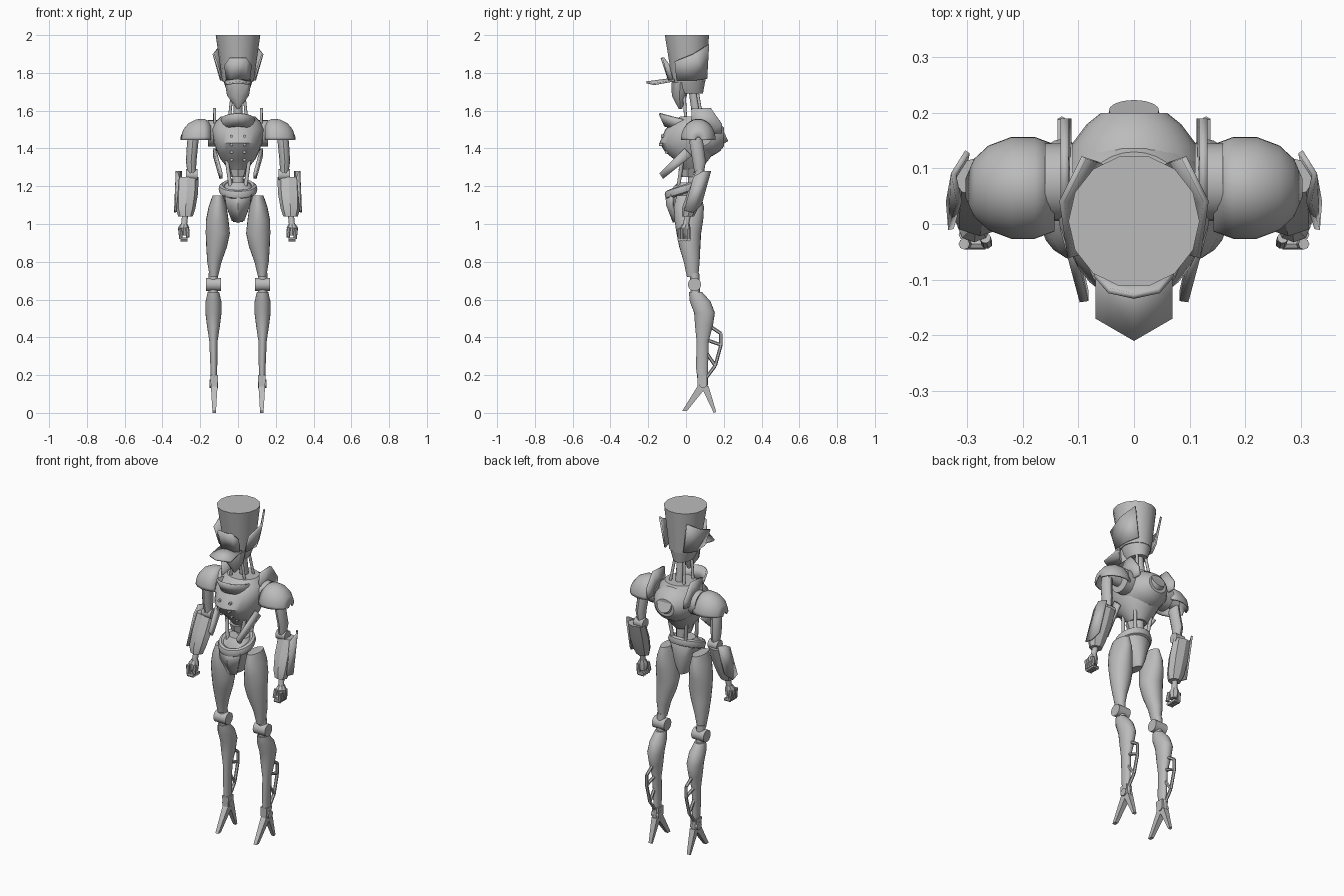
import bpy
import bmesh
from math import sin, cos, pi, radians
from mathutils import Vector

default_cube = bpy.data.objects.get("Cube")
if default_cube:
    bpy.data.objects.remove(default_cube, do_unlink=True)

# Single plain metal colour
metal = bpy.data.materials.new("plain_grey_metal")
metal.use_nodes = True
grey = (.5, .5, .5, 1)
metal.diffuse_color = grey
metal.node_tree.nodes["Principled BSDF"].inputs["Base Color"].default_value = grey


def finish(name, bm, mirror=False, thickness=None, angle=35):
    """Turn a bmesh into a shaded object with optional shell and mirroring."""
    bmesh.ops.recalc_face_normals(bm, faces=bm.faces)
    mesh = bpy.data.meshes.new(name)
    bm.to_mesh(mesh)
    bm.free()
    for polygon in mesh.polygons:
        polygon.use_smooth = True
    mesh.set_sharp_from_angle(angle=radians(angle))
    mesh.materials.append(metal)
    part = bpy.data.objects.new(name, mesh)
    bpy.context.collection.objects.link(part)
    if thickness:
        shell = part.modifiers.new("shell", 'SOLIDIFY')
        shell.thickness = thickness
        shell.offset = 0
    if mirror:
        part.modifiers.new("other_side", 'MIRROR')
    return part


def loft(name, rings, axis='z', sides=20, half=False, cap=True, tilt=0, **options):
    """Skin ellipses given as (position, centre a, centre b, radius a, radius b)."""
    bm = bmesh.new()
    span = pi if half else 2 * pi
    count = sides + 1 if half else sides
    rows = []
    for position, a, b, radius_a, radius_b in rings:
        row = []
        for i in range(count):
            turn = span * i / sides
            u, v = a + radius_a * cos(turn), b + radius_b * sin(turn)
            point = {'x': (position, u, v), 'y': (u, position, v),
                     'z': (u, v, position + tilt * v)}[axis]
            row.append(bm.verts.new(point))
        rows.append(row)
    for low, high in zip(rows, rows[1:]):
        for i in range(sides):
            j = (i + 1) % count
            bm.faces.new((low[i], low[j], high[j], high[i]))
    if cap and not half:
        bm.faces.new(rows[0])
        bm.faces.new(rows[-1])
    return finish(name, bm, **options)


def sheet(name, rows, thickness=.01, **options):
    """Bent plate through rows of points."""
    bm = bmesh.new()
    grid = [[bm.verts.new(point) for point in row] for row in rows]
    for low, high in zip(grid, grid[1:]):
        for i in range(len(low) - 1):
            bm.faces.new((low[i], low[i + 1], high[i + 1], high[i]))
    return finish(name, bm, thickness=thickness, angle=20, **options)


def bar(name, start, end, radius, end_radius=None, sides=12, mirror=True):
    """Round rod between two points."""
    start, end = Vector(start), Vector(end)
    bm = bmesh.new()
    turn = (end - start).to_track_quat('Z', 'Y').to_matrix().to_4x4()
    turn.translation = (start + end) / 2
    bmesh.ops.create_cone(bm, cap_ends=True, segments=sides, radius1=radius,
                          radius2=radius if end_radius is None else end_radius,
                          depth=(end - start).length, matrix=turn)
    return finish(name, bm, mirror=mirror)


def prism(name, outline, centre, width, taper=0):
    """Side outline (y, z) extruded across x, widening with height."""
    bm = bmesh.new()
    near, far = [[bm.verts.new((centre + s * (width + taper * z), y, z))
                  for y, z in outline] for s in (-1, 1)]
    bm.faces.new(near)
    bm.faces.new(far)
    for i in range(len(near)):
        bm.faces.new((near[i - 1], near[i], far[i], far[i - 1]))
    return finish(name, bm, mirror=True, angle=20)


def across(half_rows):
    """Complete rows that start on the centre line with their mirrored points."""
    flipped = [[(-x, y, z) for x, y, z in row] for row in half_rows[:0:-1]]
    return flipped + half_rows


# Head: tall hat, visor, brow plate, ear plates, pointed face
loft("hat", [(1.755, 0, .015, .083, .09), (2, 0, .005, .118, .12)], sides=14)
sheet("visor", across([
    [(0, -.06, 1.77), (0, -.21, 1.75)],
    [(.068, -.06, 1.76), (.068, -.17, 1.74)]]))
sheet("brow_plate", across([
    [(0, -.09, 1.76), (0, -.13, 1.88)],
    [(.04, -.09, 1.76), (.045, -.12, 1.88)],
    [(.06, -.07, 1.76), (.07, -.09, 1.84)]]))
sheet("ear_plate", [
    [(.06, .11, 1.77), (.09, .12, 1.95)],
    [(.09, .04, 1.76), (.13, .04, 1.9)],
    [(.085, -.05, 1.76), (.115, -.06, 1.86)]], mirror=True)
loft("skull", [
    (1.69, 0, .02, .05, .07),
    (1.72, 0, .015, .065, .08),
    (1.76, 0, .015, .078, .087)])
loft("face", [
    (1.61, 0, -.03, .007, .01),
    (1.68, 0, -.035, .058, .042),
    (1.75, 0, -.03, .07, .05)], sides=10)

# Neck rods
bar("neck", (0, .07, 1.48), (0, .04, 1.7), .025, mirror=False)
bar("neck_rear_rod", (.05, .09, 1.52), (.03, .06, 1.7), .008)
bar("neck_front_rod", (.05, 0, 1.52), (.03, -.01, 1.7), .008)

# Chest, scoop collar, fins and buttons
loft("chest", [
    (1.29, 0, .03, .05, .05),
    (1.34, 0, .03, .09, .09),
    (1.38, 0, .02, .11, .13),
    (1.43, 0, .02, .128, .16),
    (1.5, 0, .03, .138, .14),
    (1.54, 0, .04, .12, .11),
    (1.57, 0, .05, .09, .08)], sides=28)
loft("collar", [(1.49, 0, -.02, .07, .09), (1.55, 0, -.03, .087, .11)],
     tilt=-.25, cap=False, thickness=.01)
for z, y in ((1.465, -.12), (1.42, -.13), (1.38, -.1), (1.34, -.05)):
    bar("chest_button", (.035, y + .02, z), (.035, y - .012, z), .008)
sheet("shoulder_fin", [
    [(.12, .03, 1.5), (.125, .03, 1.61)],
    [(.12, .13, 1.48), (.125, .13, 1.615)],
    [(.12, .19, 1.48), (.125, .19, 1.53)]], thickness=.014, mirror=True)
sheet("rib_strut", [
    [(.09, -.14, 1.27), (.09, -.12, 1.24)],
    [(.125, -.01, 1.4), (.125, .03, 1.36)]], thickness=.016, mirror=True)

# Back pack with round cover
loft("back_pack", [
    (.07, 0, 1.46, .13, .11),
    (.14, 0, 1.46, .115, .1),
    (.18, 0, 1.46, .085, .075),
    (.2, 0, 1.46, .06, .05)], axis='y', sides=24)
bar("back_cover", (0, .16, 1.46), (0, .205, 1.48), .05, .045, sides=24, mirror=False)

# Open waist
bar("spine", (0, .04, 1.18), (0, .04, 1.34), .03, mirror=False)
loft("abdomen", [(1.25, 0, .01, .04, .04), (1.29, 0, .01, .055, .05)], sides=8)
bar("waist_front_rod", (.04, -.04, 1.2), (.06, -.02, 1.34), .01)
bar("waist_rear_rod", (.04, .06, 1.2), (.06, .08, 1.36), .01)

# Pelvis, belt and front panel
loft("pelvis", [
    (1.01, 0, .01, .025, .05),
    (1.06, 0, 0, .05, .075),
    (1.12, 0, -.005, .07, .085),
    (1.18, 0, 0, .09, .08),
    (1.22, 0, .01, .06, .055)])
bm = bmesh.new()
loops = []
for i in range(28):
    a = 2 * pi * i / 28
    centre = Vector((.085 * cos(a), .085 * sin(a) - .01, 1.185 + .03 * sin(a)))
    out = Vector((cos(a), sin(a), 0))
    loops.append([bm.verts.new(centre + out * .018 * cos(b) + Vector((0, 0, .025 * sin(b))))
                  for b in [pi * k / 4 for k in range(8)]])
for i, loop in enumerate(loops):
    for k in range(8):
        bm.faces.new((loops[i - 1][k - 1], loops[i - 1][k], loop[k], loop[k - 1]))
finish("belt", bm)
sheet("pelvis_panel", across([
    [(0, -.1, 1.16), (0, -.095, 1.1), (0, -.06, 1.01)],
    [(.07, -.07, 1.17), (.06, -.075, 1.1), (.03, -.05, 1.02)]]), thickness=.02)

# Shoulders: round joint and hollow dome
bar("shoulder_joint", (.11, .075, 1.48), (.16, .075, 1.48), .07, sides=24)
loft("shoulder_dome", [
    (.145, .065, 1.445, .075, .09),
    (.18, .065, 1.445, .088, .108),
    (.22, .065, 1.445, .088, .105),
    (.26, .065, 1.445, .073, .085),
    (.285, .065, 1.445, .05, .055),
    (.3, .065, 1.445, .015, .015)],
    axis='x', half=True, thickness=.008, mirror=True)

# Arms
bar("shoulder_pin", (.14, .06, 1.48), (.25, .06, 1.48), .03)
loft("upper_arm", [
    (1.27, .245, .07, .022, .025),
    (1.33, .248, .07, .028, .035),
    (1.43, .24, .055, .03, .036),
    (1.5, .235, .055, .025, .03)], sides=12, mirror=True)
bar("elbow", (.215, .075, 1.26), (.275, .075, 1.26), .03)
loft("forearm", [
    (1.04, .278, .01, .038, .032),
    (1.08, .278, .02, .052, .042),
    (1.16, .272, .05, .06, .045),
    (1.25, .268, .085, .06, .038)], sides=8, mirror=True, angle=25)
sheet("forearm_guard", [
    [(.33, -.01, 1.07), (.315, .04, 1.25)],
    [(.334, .04, 1.06), (.325, .09, 1.28)],
    [(.31, .08, 1.1), (.3, .13, 1.28)]], mirror=True)
bar("wrist", (.28, .01, 1.05), (.288, -.005, .97), .016)

# Fists
loft("palm", [
    (.94, .288, -.005, .025, .024),
    (.98, .288, -.005, .03, .028),
    (1, .286, 0, .018, .02)], sides=8, mirror=True)
for i in range(4):
    y = -.036 + .017 * i
    bar("finger", (.306, y, .975), (.302, y, .92), .01, sides=8)
    bar("finger_tip", (.305, y, .918), (.268, y, .918), .01, sides=8)
bar("thumb", (.268, -.025, .98), (.265, -.035, .93), .01, sides=8)

# Thighs
loft("thigh", [
    (.72, .128, .035, .022, .03),
    (.8, .125, .03, .038, .042),
    (.88, .113, .02, .055, .056),
    (.95, .107, .015, .064, .065),
    (1.02, .11, .015, .06, .076),
    (1.09, .108, .015, .048, .08),
    (1.15, .105, .015, .03, .065)], mirror=True)

# Knees
bar("knee_axle", (.09, .045, .68), (.17, .045, .68), .035, sides=20)
bar("knee_link", (.13, .045, .74), (.13, .05, .6), .025)

# Shins
loft("shin", [
    (.14, .128, .09, .016, .025),
    (.24, .128, .085, .018, .032),
    (.38, .13, .088, .022, .032),
    (.46, .13, .095, .034, .047),
    (.53, .13, .098, .043, .055),
    (.59, .13, .075, .042, .055),
    (.64, .13, .05, .03, .035)], mirror=True)

# Open heel frame behind each shin
frame = [(.11, .47), (.185, .42), (.185, .36), (.155, .25), (.11, .19)]
links = list(zip(frame, frame[1:])) + [(frame[2], (.1, .39)), (frame[3], (.1, .33))]
for (y, z), (next_y, next_z) in links:
    bar("heel_frame", (.13, y, z), (.13, next_y, next_z), .009, sides=6)

# Split feet
bar("ankle", (.105, .09, .155), (.152, .09, .155), .022, sides=16)
prism("toe", [(.06, .2), (.11, .2), (.11, .14), (.005, .01), (-.02, .01), (.06, .14)],
      .126, .009, .06)
prism("heel", [(.08, .14), (.12, .14), (.16, .005), (.147, 0)], .126, .009, .06)
